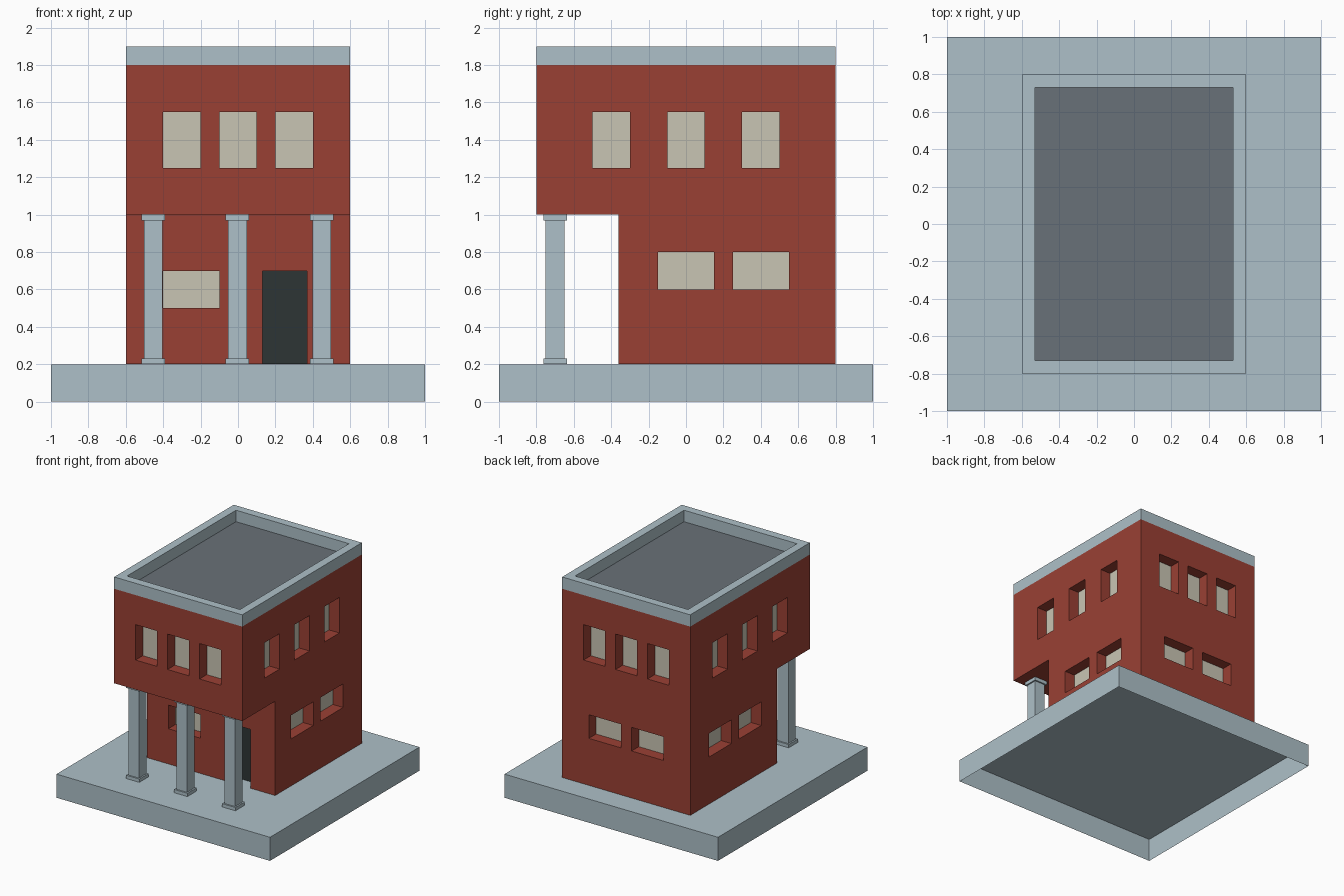
import bpy, bmesh
from mathutils import Matrix, Vector

if "Cube" in bpy.data.objects:
    bpy.data.objects.remove(bpy.data.objects["Cube"])


def mat(name, rgb):
    m = bpy.data.materials.new(name)
    m.diffuse_color = (*rgb, 1)
    m.use_nodes = True
    m.node_tree.nodes["Principled BSDF"].inputs["Base Color"].default_value = m.diffuse_color
    return m


STONE = mat("pale_stone", (0.423, 0.527, 0.578))
BRICK = mat("red_brick", (0.323, 0.051, 0.034))
GLASS = mat("cream_window", (0.584, 0.558, 0.456))
DOOR = mat("dark_door", (0.026, 0.036, 0.036))
ROOF = mat("grey_roof", (0.141, 0.165, 0.188))


def add_box(bm, lo, hi):
    lo, hi = Vector(lo), Vector(hi)
    m = Matrix.Translation((lo + hi) / 2) @ Matrix.Diagonal((*(hi - lo), 1))
    bmesh.ops.create_cube(bm, size=1, matrix=m)


def finish(bm, name, *mats):
    bmesh.ops.recalc_face_normals(bm, faces=bm.faces)
    me = bpy.data.meshes.new(name)
    bm.to_mesh(me)
    bm.free()
    for m in mats:
        me.materials.append(m)
    ob = bpy.data.objects.new(name, me)
    bpy.context.collection.objects.link(ob)
    return ob


def bottom_face(bm):
    return min(bm.faces, key=lambda f: f.calc_center_median().z)


# base slab, a shell open underneath
bm = bmesh.new()
add_box(bm, (-1, -1, 0), (1, 1, 0.2))
bmesh.ops.delete(bm, geom=[bottom_face(bm)], context='FACES_ONLY')
finish(bm, "base_slab", STONE)

# building body: L profile with overhanging upper floor
bm = bmesh.new()
profile = [(-0.36, 0.202), (0.8, 0.202), (0.8, 1.8), (-0.8, 1.8), (-0.8, 1), (-0.36, 1)]
face = bm.faces.new([bm.verts.new((-0.6, y, z)) for y, z in profile])
ext = bmesh.ops.extrude_face_region(bm, geom=[face])
bmesh.ops.translate(bm, vec=(1.2, 0, 0),
                    verts=[v for v in ext['geom'] if isinstance(v, bmesh.types.BMVert)])
body = finish(bm, "building_body", BRICK)

# openings: (axis, wall position, outward sign, start, end, bottom, top)
openings = []
for s in (-1, 1):
    for c in (-0.3, 0, 0.3):
        openings.append(('y', 0.8 * s, s, c - 0.1, c + 0.1, 1.25, 1.55))
    for c in (-0.4, 0, 0.4):
        openings.append(('x', 0.6 * s, s, c - 0.1, c + 0.1, 1.25, 1.55))
    for c in (0, 0.4):
        openings.append(('x', 0.6 * s, s, c - 0.15, c + 0.15, 0.6, 0.8))
    openings.append(('y', 0.8, 1, 0.2 * s - 0.15, 0.2 * s + 0.15, 0.6, 0.8))
openings.append(('y', -0.36, -1, -0.4, -0.1, 0.5, 0.7))
door = ('y', -0.36, -1, 0.13, 0.37, 0.15, 0.7)
DEPTH = 0.1


def opening_box(bm, o, d0, d1):
    """Box spanning an opening, between offsets d0 and d1 outward from its wall."""
    axis, wall, s, a, b, z0, z1 = o
    p, q = sorted((wall + s * d0, wall + s * d1))
    if axis == 'x':
        add_box(bm, (p, a, z0), (q, b, z1))
    else:
        add_box(bm, (a, p, z0), (b, q, z1))


# cut recesses into the walls
bm = bmesh.new()
for o in openings + [door]:
    opening_box(bm, o, -DEPTH, 0.05)
cutter = finish(bm, "opening_cutter", BRICK)
cutter.hide_render = True
mod = body.modifiers.new("openings", 'BOOLEAN')
mod.operation = 'DIFFERENCE'
mod.solver = 'EXACT'
mod.object = cutter
bpy.context.view_layer.objects.active = body
bpy.ops.object.modifier_apply(modifier=mod.name)
bpy.data.objects.remove(cutter)

# window panes and door panel at the back of the recesses
bm = bmesh.new()
for o in openings:
    opening_box(bm, o, -DEPTH - 0.002, -DEPTH + 0.003)
finish(bm, "window_panes", GLASS)
bm = bmesh.new()
opening_box(bm, door[:5] + (0.202, 0.7), -DEPTH - 0.002, -DEPTH + 0.003)
finish(bm, "door_panel", DOOR)

# roof parapet with sunken deck
bm = bmesh.new()
add_box(bm, (-0.6, -0.8, 1.8), (0.6, 0.8, 1.9))
bmesh.ops.delete(bm, geom=[bottom_face(bm)], context='FACES_ONLY')
top = max(bm.faces, key=lambda f: f.calc_center_median().z)
bmesh.ops.inset_region(bm, faces=[top], thickness=0.1)
deck = bmesh.ops.extrude_discrete_faces(bm, faces=[top])['faces'][0]
bmesh.ops.translate(bm, verts=deck.verts, vec=(0, 0, -0.097))
deck.material_index = 1
finish(bm, "roof_parapet", STONE, ROOF)

# porch columns with base and cap
for name, x in (("left", -0.453), ("middle", -0.003), ("right", 0.447)):
    bm = bmesh.new()
    for w, z0, z1 in ((0.0625, 0.202, 0.23), (0.05, 0.23, 0.97), (0.0625, 0.97, 1.0)):
        add_box(bm, (x - w, -0.7 - w, z0), (x + w, -0.7 + w, z1))
    finish(bm, name + "_column", STONE)
